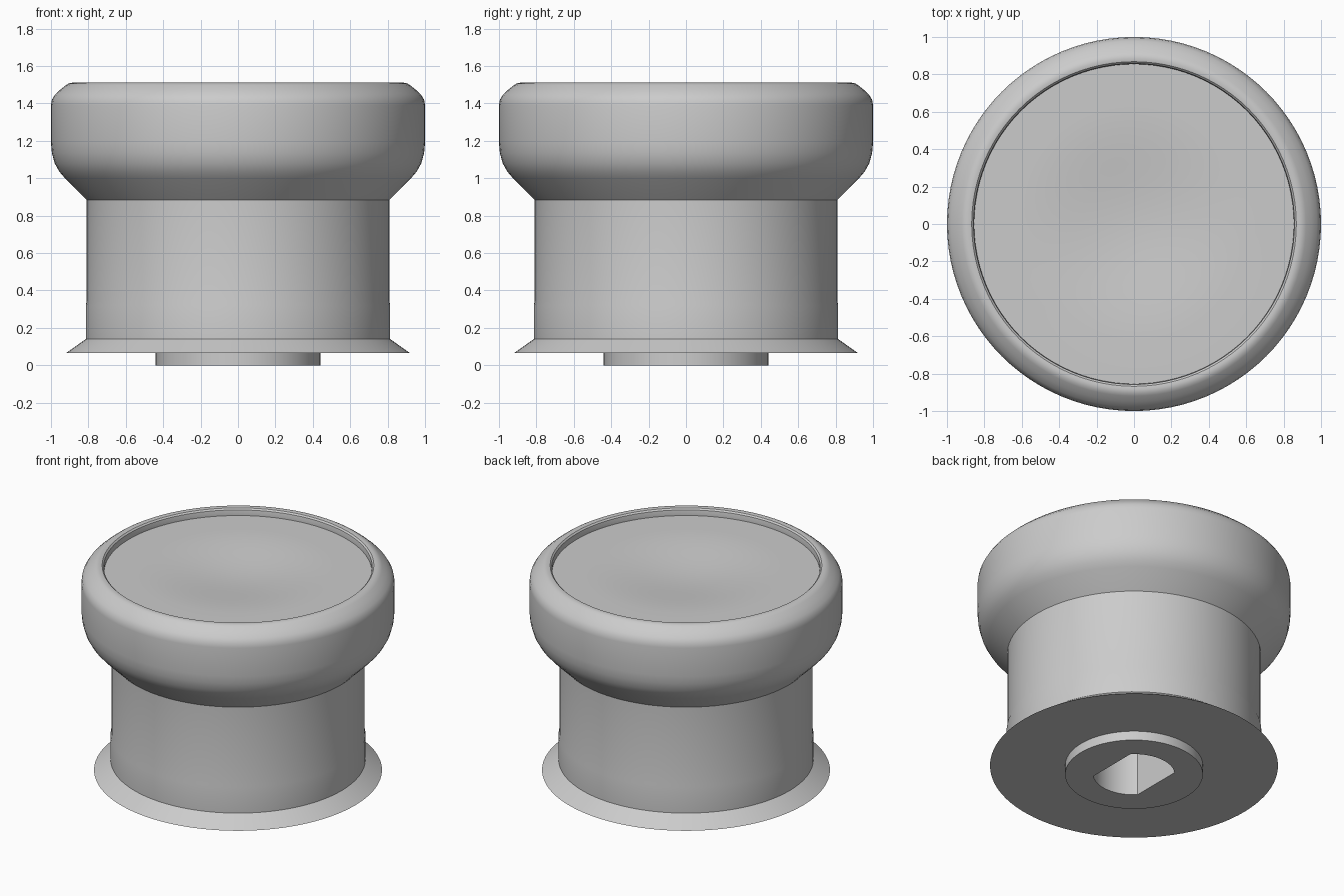
import bpy
import bmesh
from math import cos, sin, pi, radians

old = bpy.data.objects.get("Cube")
if old:
    bpy.data.objects.remove(old, do_unlink=True)

SEGMENTS = 96
GREY = (0.6, 0.6, 0.6, 1.0)

grey = bpy.data.materials.new("plain grey")
grey.use_nodes = True
grey.diffuse_color = GREY
grey.node_tree.nodes["Principled BSDF"].inputs["Base Color"].default_value = GREY


def lathe(name, profile, flat_from=None):
    """Spin (radius, height) points, listed counter-clockwise from the bottom.
    Rings from index flat_from on get two flats facing left and right."""
    bm = bmesh.new()
    rings = []
    for i, (r, z) in enumerate(profile):
        if r == 0:
            rings.append([bm.verts.new((0, 0, z))] * SEGMENTS)
            continue
        flat = r * cos(pi / 4) if flat_from is not None and i >= flat_from else r
        ring = []
        for k in range(SEGMENTS):
            a = 2 * pi * k / SEGMENTS
            x = max(-flat, min(flat, r * cos(a)))
            ring.append(bm.verts.new((x, r * sin(a), z)))
        rings.append(ring)
    for low, high in zip(rings, rings[1:]):
        for k in range(SEGMENTS):
            n = (k + 1) % SEGMENTS
            corners = dict.fromkeys((low[k], low[n], high[n], high[k]))
            bm.faces.new(list(corners))
    mesh = bpy.data.meshes.new(name)
    bm.to_mesh(mesh)
    bm.free()
    mesh.materials.append(grey)
    obj = bpy.data.objects.new(name, mesh)
    bpy.context.collection.objects.link(obj)
    bpy.ops.object.select_all(action='DESELECT')
    obj.select_set(True)
    bpy.context.view_layer.objects.active = obj
    bpy.ops.object.shade_smooth_by_angle(angle=radians(35))
    return obj


# Rounded head with a raised rim
lathe("head", [
    (0.81, 0.885), (0.925, 1.0), (0.955, 1.035), (0.98, 1.08), (0.995, 1.135),
    (1.0, 1.19), (1.0, 1.39), (0.995, 1.42), (0.978, 1.448), (0.95, 1.474),
    (0.92, 1.498), (0.905, 1.507), (0.885, 1.511), (0.868, 1.508),
    (0.858, 1.498), (0.855, 1.48), (0.855, 1.46)])

# Recessed top plate with a shallow finger dish
dish_radius, dish_depth, steps = 0.65, 0.04, 16
plate = [(0.855, 1.46)]
for i in range(steps + 1):
    t = 1 - i / steps
    plate.append((dish_radius * t, 1.46 - dish_depth * (0.5 + 0.5 * cos(pi * t))))
lathe("top_plate", plate)

# Straight body
lathe("body", [(0.814, 0.14), (0.814, 0.32), (0.81, 0.34), (0.81, 0.885)])

# Flared skirt with a flat underside
lathe("skirt", [(0.44, 0.065), (0.92, 0.065), (0.814, 0.14)])

# Shaft boss with a double-flat socket
lathe("shaft_boss", [(0.44, 0.065), (0.44, 0), (0.26, 0), (0.26, 0.8), (0, 0.8)][::1],
      flat_from=2)
# The boss outline runs downward, so its faces are turned outward
boss = bpy.data.objects["shaft_boss"].data
boss.flip_normals()
